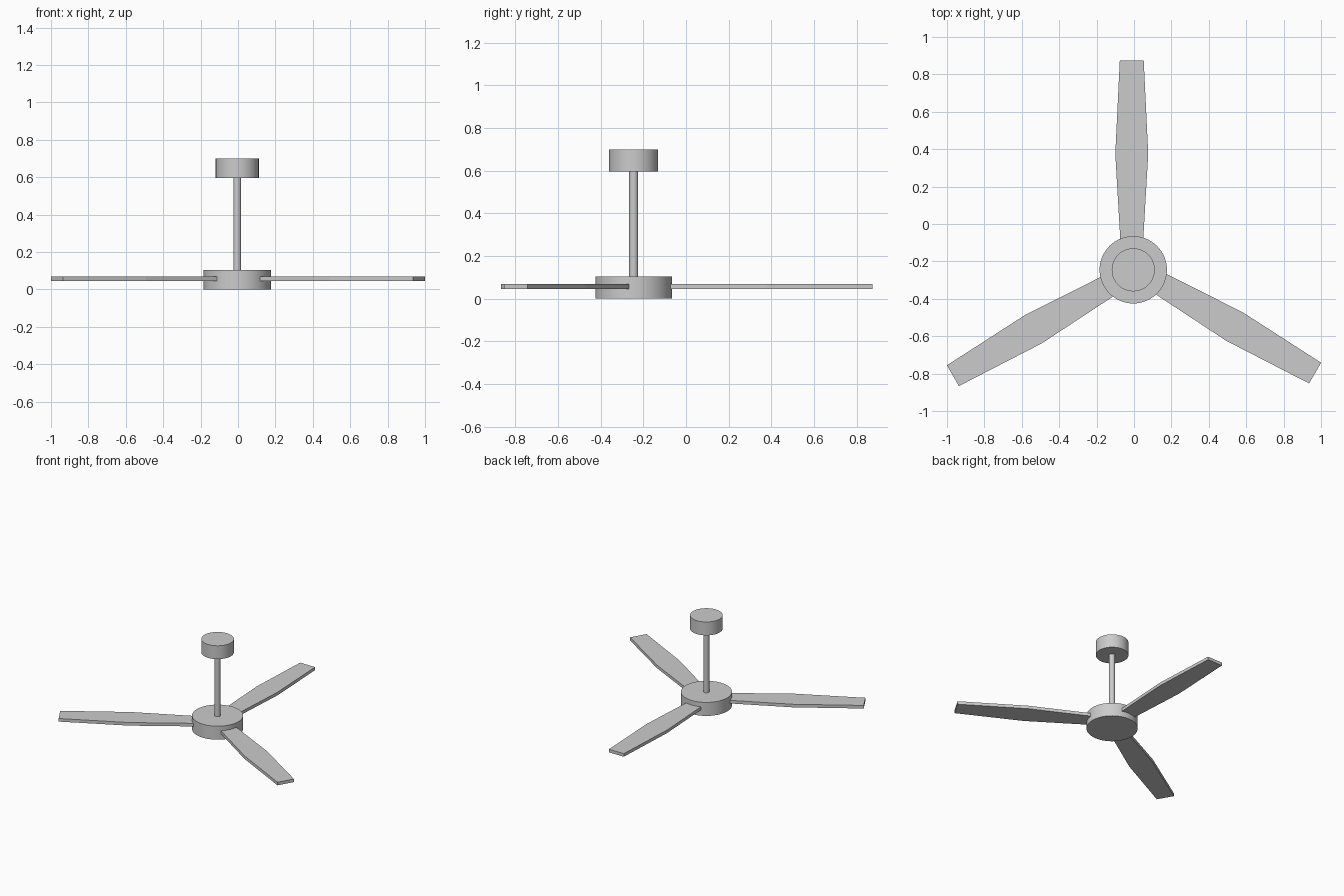
import bpy
import bmesh
import math
from mathutils import Matrix

if "Cube" in bpy.data.objects:
    bpy.data.objects.remove(bpy.data.objects["Cube"])

CX, CY = -0.004, -0.245  # fan axis


def finish(name, bm):
    bmesh.ops.recalc_face_normals(bm, faces=bm.faces)
    me = bpy.data.meshes.new(name)
    bm.to_mesh(me)
    bm.free()
    ob = bpy.data.objects.new(name, me)
    bpy.context.collection.objects.link(ob)
    ob.location = (CX, CY, 0)
    return ob


def cylinder(name, radius, z0, z1, segments=64):
    bm = bmesh.new()
    bmesh.ops.create_cone(bm, cap_ends=True, segments=segments,
                          radius1=radius, radius2=radius, depth=z1 - z0,
                          matrix=Matrix.Translation((0, 0, (z0 + z1) / 2)))
    # smooth wall, flat caps
    for f in bm.faces:
        f.smooth = len(f.verts) == 4
    for e in bm.edges:
        e.smooth = all(f.smooth for f in e.link_faces)
    return finish(name, bm)


def blade(name, angle):
    # stations along the blade: distance from axis, half width
    stations = [(0.14, 0.06), (0.62, 0.088), (1.118, 0.064)]
    shift = 0.008  # blades sit slightly off the radial line
    outline = [(r, shift - w) for r, w in stations]
    outline += [(r, shift + w) for r, w in reversed(stations)]
    bm = bmesh.new()
    face = bm.faces.new([bm.verts.new((x, y, 0.045)) for x, y in outline])
    ext = bmesh.ops.extrude_face_region(bm, geom=[face], use_keep_orig=True)
    top = [v for v in ext["geom"] if isinstance(v, bmesh.types.BMVert)]
    bmesh.ops.translate(bm, verts=top, vec=(0, 0, 0.024))
    ob = finish(name, bm)
    ob.rotation_euler.z = math.radians(angle)
    return ob


# motor housing, rod and ceiling mount
cylinder("motor_housing", 0.18, 0.0, 0.105)
cylinder("down_rod", 0.0213, 0.09, 0.61, 32)
cylinder("ceiling_mount", 0.115, 0.596, 0.70)

# three blades
for i in range(3):
    blade(f"blade_{i + 1}", 90 + 120 * i)
